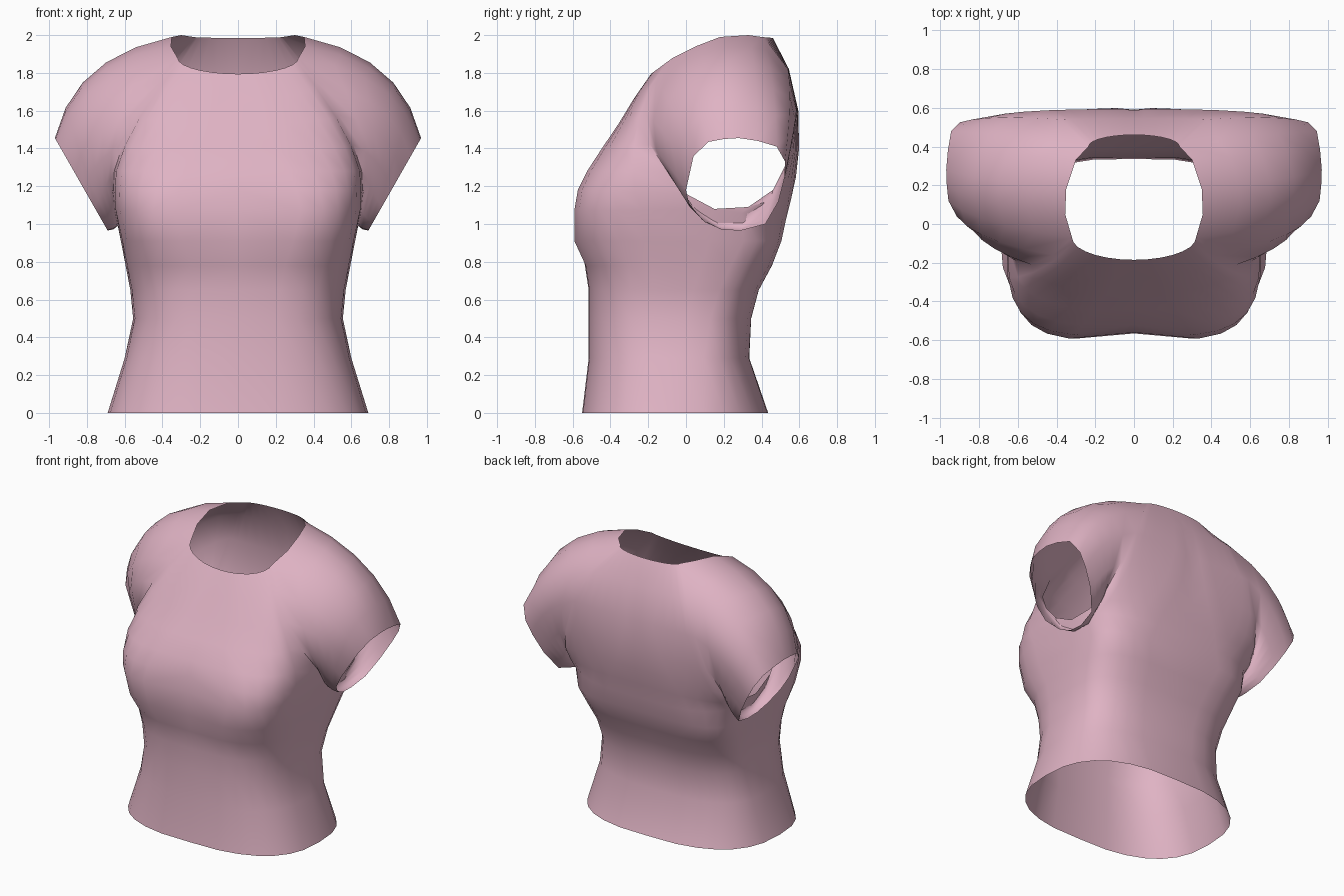
import bpy, bmesh
from math import sin, cos, pi
from mathutils import Vector

default_cube = bpy.data.objects.get("Cube")
if default_cube:
    bpy.data.objects.remove(default_cube)

COLUMNS = 7
SLEEVE_STEPS = 5

# Raglan seam: down the front to the armpit, up the back, round the neck
SEAM = [Vector(p) for p in (
    (.32, -.07, 1.88), (.42, -.16, 1.75), (.53, -.21, 1.58), (.61, -.19, 1.42),
    (.655, -.1, 1.28), (.66, 0, 1.16), (.655, .15, 1.08), (.645, .33, 1.09),
    (.62, .46, 1.18), (.57, .55, 1.36), (.48, .585, 1.6), (.38, .54, 1.82),
    (.235, .4, 1.99), (.3, .33, 2), (.35, .18, 1.99), (.355, .05, 1.94))]
ARMPIT, BACK_NECK = 6, 12

# Cuff opening (y, z) matched to the seam, and how much each strand puffs out
CUFF = [(.12, 1.435), (.04, 1.36), (.02, 1.27), (0, 1.18), (.02, 1.09), (.1, 1.01),
        (.19, .97), (.29, .965), (.42, 1), (.49, 1.12), (.52, 1.24), (.525, 1.33),
        (.48, 1.41), (.38, 1.44), (.28, 1.455), (.2, 1.45)]
PUFF = [.7, .55, .4, .2, 0, -.2, -.25, -.25, -.1, .1, .3, .5, .65, .7, .75, .75]

# Centre lines above the armpit: (y, z, roundness), neck first
FRONT_CENTRE = [(-.185, 1.795, 1), (-.28, 1.66, .95), (-.36, 1.53, .9), (-.45, 1.4, .75),
                (-.53, 1.28, .6), (-.58, 1.18, .5), (-.6, 1.07, .45)]
BACK_CENTRE = [(.46, 1.985, 1), (.545, 1.82, 1.4), (.595, 1.6, 1.4), (.6, 1.4, 1.2),
               (.585, 1.25, .95), (.56, 1.13, .75), (.535, 1.02, .65)]

# Waist rows: height, half width, side y, front y, back y, roundness
WAIST = [(.91, .62, .12, -.6, .51, .5), (.78, .595, .08, -.54, .46, .58),
         (.65, .57, .04, -.52, .39, .62), (.5, .555, 0, -.52, .35, .66),
         (.29, .6, -.03, -.52, .34, .72), (0, .69, -.07, -.555, .44, .76)]

bm = bmesh.new()


def grid(rows, flip=False):
    """Fill a sheet of quads between rows of points."""
    verts = [[bm.verts.new(p) for p in row] for row in rows]
    for upper, lower in zip(verts, verts[1:]):
        for c in range(len(upper) - 1):
            quad = [upper[c], lower[c], lower[c + 1], upper[c + 1]]
            bm.faces.new(quad[::-1] if flip else quad)


def arc(centre_y, centre_z, roundness, edge, dip):
    """Curve from the centre line round to a side point."""
    row = []
    for c in range(COLUMNS + 1):
        angle = c / COLUMNS * pi / 2
        across = sin(angle) ** roundness
        depth = max(cos(angle), 0) ** roundness if c < COLUMNS else 0
        y = edge.y + (centre_y - edge.y) * depth
        if c == 0:
            y -= dip if centre_y > 0 else -dip
        row.append((edge.x * across, y, edge.z + (centre_z - edge.z) * depth))
    return row


def panel(centre, edges, side):
    """One half of the front or back, from neck to hem."""
    rows = []
    for (y, z, roundness), edge in zip(centre, edges):
        bust = side == "front" and z < 1.25
        dip = .04 if bust else .01 if z < 1.75 else 0
        rows.append(arc(y, z, roundness, edge, dip))
    for z, width, side_y, front_y, back_y, roundness in WAIST:
        y = front_y if side == "front" else back_y
        dip = .035 if side == "front" and z > .9 else .005
        rows.append(arc(y, z, roundness, Vector((width, side_y, z)), dip))
    grid(rows, flip=side == "back")


# Body panels
panel(FRONT_CENTRE, SEAM[:ARMPIT + 1], "front")
panel(BACK_CENTRE, SEAM[BACK_NECK:ARMPIT - 1:-1], "back")

# Sleeve: curved strands from the seam to the cuff
strands = []
for start, (y, z), puff in zip(SEAM, CUFF, PUFF):
    end = Vector((.69 + (z - .965) * .57, y, z))
    middle = (start + end) / 2
    middle += puff * Vector((.28, .2 * (middle.y - .2), .22))
    strand = []
    for step in range(SLEEVE_STEPS + 1):
        t = step / SLEEVE_STEPS
        strand.append(start * (1 - t) ** 2 + middle * 2 * t * (1 - t) + end * t * t)
    strands.append(strand)
grid(strands + strands[:1])

# Sew the panels together
bmesh.ops.remove_doubles(bm, verts=bm.verts[:], dist=.0005)
mesh = bpy.data.meshes.new("shirt")
bm.to_mesh(mesh)
bm.free()

shirt = bpy.data.objects.new("shirt", mesh)
bpy.context.collection.objects.link(shirt)

# Fabric colour
pink = bpy.data.materials.new("pink_fabric")
pink.use_nodes = True
colour = (.74, .45, .55, 1)
pink.diffuse_color = colour
shader = next(n for n in pink.node_tree.nodes if n.type == "BSDF_PRINCIPLED")
shader.inputs["Base Color"].default_value = colour
mesh.materials.append(pink)

# Smooth cloth, mirrored to the other half
bpy.ops.object.select_all(action="DESELECT")
shirt.select_set(True)
bpy.context.view_layer.objects.active = shirt
bpy.ops.object.shade_smooth_by_angle(angle=pi / 3)
mirror = shirt.modifiers.new("mirror", "MIRROR")
mirror.use_clip = True
mirror.merge_threshold = .001
